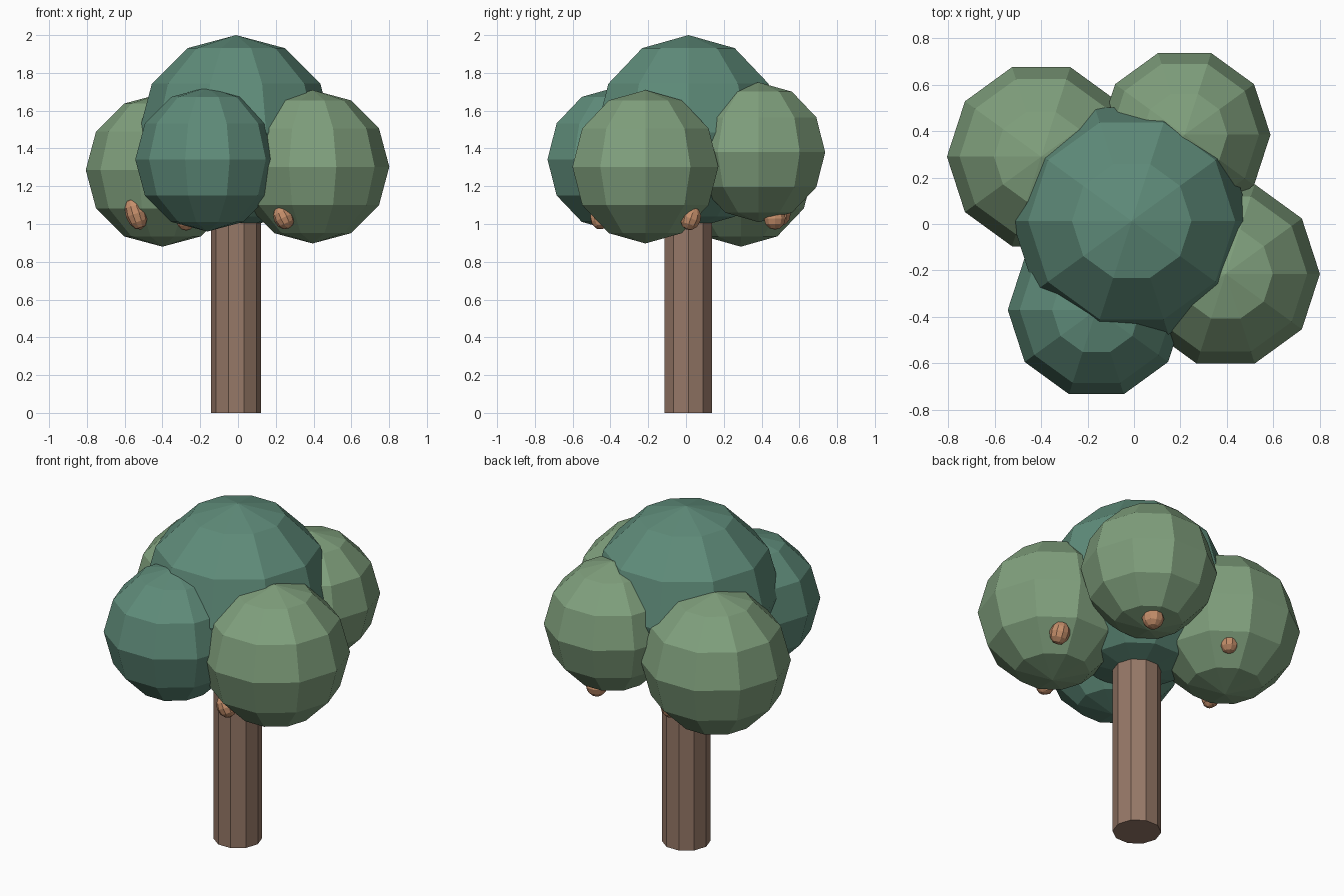
import bpy, bmesh, math
from mathutils import Euler, Vector

if "Cube" in bpy.data.objects:
    bpy.data.objects.remove(bpy.data.objects["Cube"])


def material(name, r, g, b):
    lin = lambda c: ((c / 255 + 0.055) / 1.055) ** 2.4
    m = bpy.data.materials.new(name)
    m.diffuse_color = (lin(r), lin(g), lin(b), 1)
    m.use_nodes = True
    m.node_tree.nodes["Principled BSDF"].inputs["Base Color"].default_value = m.diffuse_color
    return m


TEAL = material("teal leaves", 95, 140, 122)
GREEN = material("light green leaves", 128, 160, 125)
BARK = material("brown bark", 150, 120, 103)
FRUIT = material("orange fruit", 196, 142, 106)


def lathe(name, profile, mat, loc, rot=(0, 0, 0), sides=10):
    """Revolve (radius, z) points about z, first corner on +x, flat faces."""
    bm = bmesh.new()
    rings = []
    for r, z in profile:
        if r < 1e-5:
            rings.append([bm.verts.new((0, 0, z))])
        else:
            rings.append([bm.verts.new((r * math.cos(math.tau * k / sides),
                                        r * math.sin(math.tau * k / sides), z))
                          for k in range(sides)])
    for a, b in zip(rings, rings[1:]):
        for k in range(sides):
            j = (k + 1) % sides
            quad = [a[k % len(a)], a[j % len(a)], b[j % len(b)], b[k % len(b)]]
            bm.faces.new(list(dict.fromkeys(quad)))
    for ring in (rings[0], rings[-1]):
        if len(ring) > 1:
            bm.faces.new(ring)
    bmesh.ops.recalc_face_normals(bm, faces=bm.faces)
    me = bpy.data.meshes.new(name)
    bm.to_mesh(me)
    bm.free()
    me.materials.append(mat)
    ob = bpy.data.objects.new(name, me)
    ob.location = loc
    ob.rotation_euler = Euler([math.radians(a) for a in rot])
    bpy.context.collection.objects.link(ob)


def ball(name, r, mat, loc, rot=(0, 0, 0), height=None):
    h = height or r
    pts = [(r * math.sin(math.pi * i / 6), -h * math.cos(math.pi * i / 6)) for i in range(7)]
    lathe(name, pts, mat, loc, rot)


# Trunk
lathe("trunk", [(0.132, 0), (0.132, 1.2)], BARK, (-0.01, 0.0125, 0))

# Leaf clusters
ball("crown_top", 0.515, TEAL, (-0.01, 0.013, 1.485))
ball("crown_front", 0.382, TEAL, (-0.162, -0.37, 1.342))
ball("crown_right", 0.406, GREEN, (0.395, -0.215, 1.303))
ball("crown_left", 0.406, GREEN, (-0.4, 0.29, 1.286))
ball("crown_back", 0.37, GREEN, (0.218, 0.385, 1.38))

# Fruits under the clusters: location, tilt, radius, half height
fruits = [
    ((-0.54, 0.01, 1.055), (0, -18, 0), 0.056, 0.088),
    ((0.242, -0.455, 1.035), (0, -25, 0), 0.054, 0.065),
    ((0.545, 0.025, 1.03), (-20, 0, 0), 0.056, 0.064),
    ((0.26, 0.47, 1.03), (0, 0, 0), 0.06, 0.06),
    ((-0.25, 0.5, 1.05), (0, 0, 0), 0.056, 0.06),
    ((-0.275, -0.25, 1.02), (0, 0, 0), 0.05, 0.055),
]
for i, (loc, rot, r, h) in enumerate(fruits):
    ball(f"fruit_{i + 1}", r, FRUIT, loc, rot, h)
